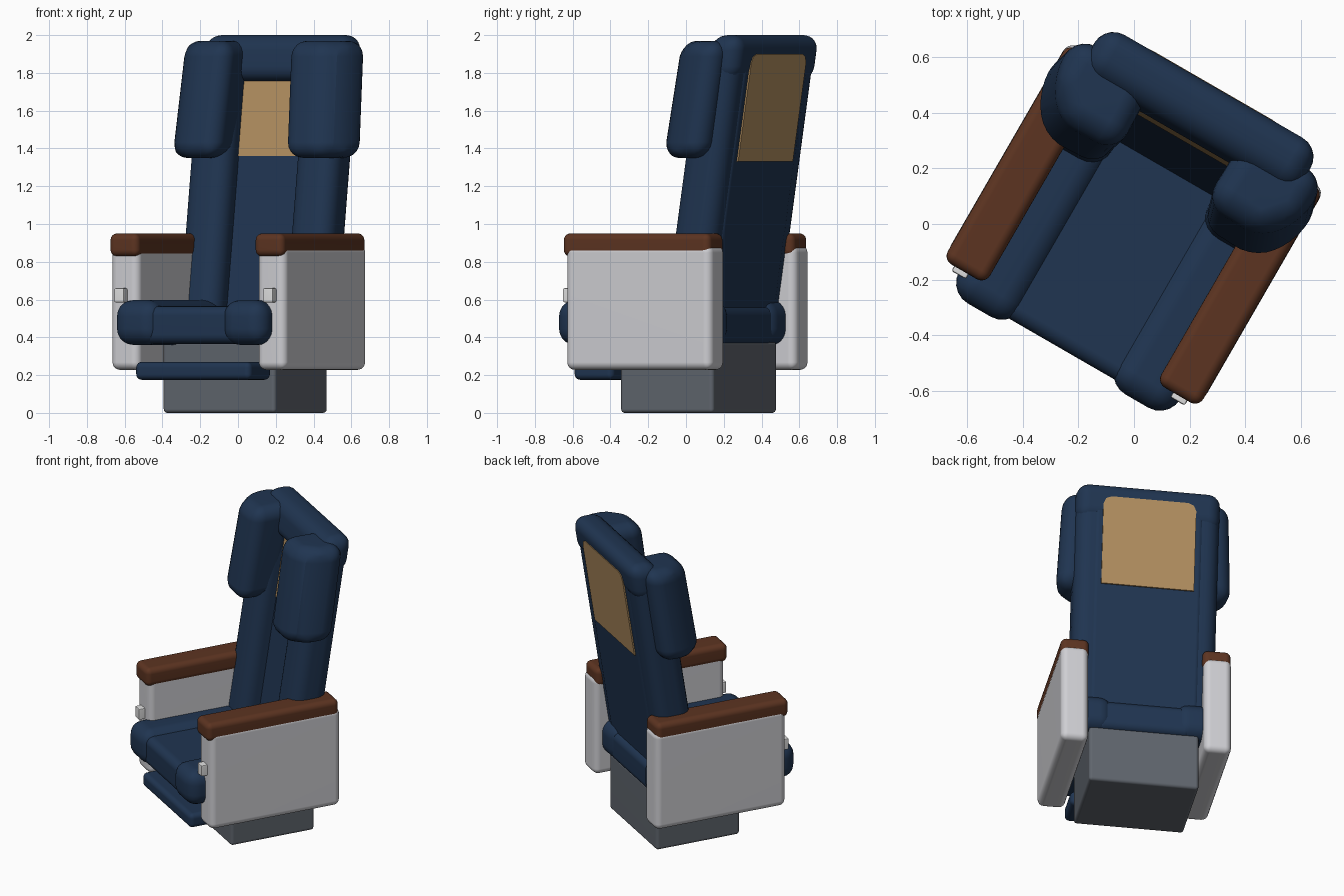
import bpy, bmesh, math
from mathutils import Matrix

if "Cube" in bpy.data.objects:
    bpy.data.objects.remove(bpy.data.objects["Cube"])

TURN = Matrix.Rotation(math.radians(-30), 4, 'Z')   # whole seat is turned clockwise
RECLINE = 0.155                                     # backrest y shift per unit height


def material(name, rgb):
    m = bpy.data.materials.new(name)
    m.diffuse_color = (*rgb, 1)
    m.use_nodes = True
    m.node_tree.nodes["Principled BSDF"].inputs["Base Color"].default_value = m.diffuse_color
    return m


NAVY = material("navy fabric", (0.014, 0.035, 0.082))
TAN = material("tan panel", (0.44, 0.27, 0.115))
WOOD = material("brown wood", (0.108, 0.034, 0.015))
SHELL = material("light grey shell", (0.62, 0.62, 0.65))
BASE = material("dark grey base", (0.115, 0.130, 0.153))
WHITE = material("white plastic", (0.75, 0.75, 0.75))


def prism(name, pts, lo, hi, mat, bevel=0.0, axis='Z', recline=0.0, lean=0.0, side=1, seg=5):
    """Extrude a closed outline along z (or y), round it, recline it, turn it."""
    bm = bmesh.new()
    place = (lambda a, b, h: (a, b, h)) if axis == 'Z' else (lambda a, b, h: (a, h, b))
    bottom = [bm.verts.new(place(a, b, lo)) for a, b in pts]
    top = [bm.verts.new(place(a, b, hi)) for a, b in pts]
    n = len(pts)
    bm.faces.new(bottom)
    bm.faces.new(top)
    for i in range(n):
        j = (i + 1) % n
        bm.faces.new((bottom[i], bottom[j], top[j], top[i]))
    bmesh.ops.recalc_face_normals(bm, faces=bm.faces)
    if bevel:
        bmesh.ops.bevel(bm, geom=bm.edges[:], offset=bevel, segments=seg, profile=0.5,
                        affect='EDGES', clamp_overlap=True)
    for v in bm.verts:
        v.co.x = side * (v.co.x - lean * (v.co.z - 1.66))
        v.co.y += recline * (v.co.z - 0.95)
        v.co = TURN @ v.co
    bmesh.ops.recalc_face_normals(bm, faces=bm.faces)
    me = bpy.data.meshes.new(name)
    bm.to_mesh(me)
    bm.free()
    me.materials.append(mat)
    ob = bpy.data.objects.new(name, me)
    bpy.context.collection.objects.link(ob)
    bpy.ops.object.select_all(action='DESELECT')
    ob.select_set(True)
    bpy.context.view_layer.objects.active = ob
    bpy.ops.object.shade_smooth_by_angle(angle=math.radians(35))
    wn = ob.modifiers.new("weighted normals", 'WEIGHTED_NORMAL')
    wn.keep_sharp = True
    return ob


def box(name, x, y, z, mat, bevel=0.0, **kw):
    pts = [(x[0], y[0]), (x[1], y[0]), (x[1], y[1]), (x[0], y[1])]
    return prism(name, pts, z[0], z[1], mat, bevel, **kw)


# pedestal, footrest and seat cushion
box("pedestal", (-.343, .343), (-.207, .36), (0, .38), BASE, .02)
box("footrest", (-.352, .352), (-.49, -.25), (.175, .27), NAVY, .03)
box("seat_cushion", (-.30, .30), (-.52, .385), (.365, .565), NAVY, .05)

# reclined backrest core and head cushion
box("backrest", (-.345, .345), (.29, .418), (.5, 1.9), NAVY, .035, recline=RECLINE)
box("head_cushion", (-.45, .45), (.225, .422), (1.755, 2.0), NAVY, .08, recline=RECLINE)

# tan inlays, front and back
box("front_inlay", (-.24, .24), (.284, .30), (1.36, 1.78), TAN, recline=RECLINE)
outline = [(-.29, 1.33), (.29, 1.33), (.29, 1.85), (.275, 1.885), (.24, 1.9),
           (-.24, 1.9), (-.275, 1.885), (-.29, 1.85)]
prism("back_inlay", outline, .38, .427, TAN, axis='Y', recline=RECLINE)

# paired parts
wing = [(.19, .045), (.42, .035), (.53, .16), (.53, .34), (.20, .34)]
for side, tag in ((-1, "left"), (1, "right")):
    box(tag + "_seat_bolster", (.195, .46), (-.547, .40), (.36, .597), NAVY, .085, side=side)
    box(tag + "_back_bolster", (.20, .45), (.16, .412), (.48, 1.93), NAVY, .09,
        recline=RECLINE, side=side)
    prism(tag + "_head_wing", wing, 1.35, 1.97, NAVY, .10,
          recline=RECLINE, lean=.045, side=side)
    box(tag + "_side_panel", (.362, .533), (-.435, .452), (.228, .888), SHELL, .04, side=side)
    box(tag + "_armrest", (.356, .5315), (-.455, .443), (.828, .95), WOOD, .035, side=side)
    box(tag + "_latch", (.425, .485), (-.475, -.42), (.585, .66), WHITE, .008, side=side, seg=2)
